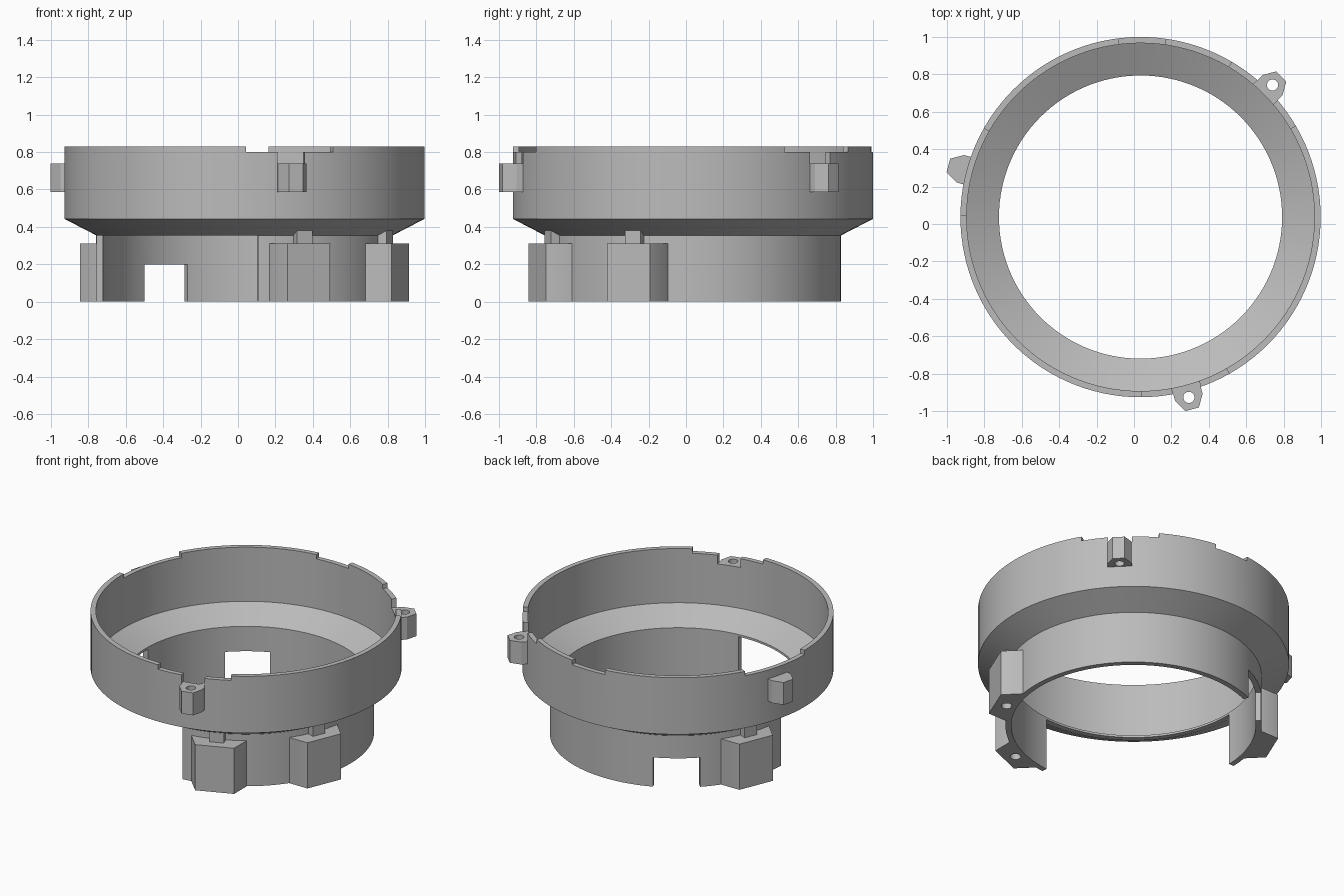
import bpy, bmesh
from math import radians, sin, cos, pi
from mathutils import Matrix, Vector

cube = bpy.data.objects.get("Cube")
if cube:
    bpy.data.objects.remove(cube, do_unlink=True)

CENTRE = Vector((0.035, 0.037, 0))
grey = bpy.data.materials.new("plain grey")
grey.use_nodes = True
GREY = (0.5, 0.5, 0.5, 1)
grey.diffuse_color = GREY
grey.node_tree.nodes["Principled BSDF"].inputs["Base Color"].default_value = GREY


def finish(name, bm, angle=0):
    """Turn a bmesh into an object rotated about the ring axis."""
    bm.transform(Matrix.Translation(CENTRE) @ Matrix.Rotation(radians(angle), 4, 'Z'))
    bmesh.ops.recalc_face_normals(bm, faces=bm.faces)
    mesh = bpy.data.meshes.new(name)
    bm.to_mesh(mesh)
    bm.free()
    mesh.materials.append(grey)
    ob = bpy.data.objects.new(name, mesh)
    bpy.context.collection.objects.link(ob)
    return ob


def prism(name, outline, z0, z1, angle=0):
    """Extrude an (x, y) outline upwards."""
    bm = bmesh.new()
    face = bm.faces.new([bm.verts.new((x, y, z0)) for x, y in outline])
    up = bmesh.ops.extrude_face_region(bm, geom=[face])
    verts = [g for g in up["geom"] if isinstance(g, bmesh.types.BMVert)]
    bmesh.ops.translate(bm, verts=verts, vec=(0, 0, z1 - z0))
    return finish(name, bm, angle)


def sector(a0, a1, r0, r1, z0, z1):
    """Ring-shaped cutter between two angles."""
    steps = 24
    arc = [radians(a0 + (a1 - a0) * i / steps) for i in range(steps + 1)]
    pts = [(r1 * cos(a), r1 * sin(a)) for a in arc]
    pts += [(r0 * cos(a), r0 * sin(a)) for a in reversed(arc)]
    return prism("cutter", pts, z0, z1)


def round_cutter(x, r, z0, z1, angle):
    pts = [(x + r * cos(i * pi / 12), r * sin(i * pi / 12)) for i in range(24)]
    return prism("cutter", pts, z0, z1, angle)


def activate(ob):
    bpy.ops.object.select_all(action='DESELECT')
    ob.select_set(True)
    bpy.context.view_layer.objects.active = ob


def cut(ob, cutter):
    activate(ob)
    mod = ob.modifiers.new("cut", 'BOOLEAN')
    mod.operation = 'DIFFERENCE'
    mod.solver = 'EXACT'
    mod.object = cutter
    bpy.ops.object.modifier_apply(modifier=mod.name)
    bpy.data.objects.remove(cutter, do_unlink=True)


def smooth(ob):
    activate(ob)
    bpy.ops.object.shade_smooth_by_angle(angle=radians(25))


# Stepped ring: narrow collar, flared shoulder, wide rim
profile = [(0.793, 0), (0.793, 0.355), (0.963, 0.443), (0.963, 0.83),
           (0.93, 0.83), (0.93, 0.46), (0.757, 0.37), (0.757, 0)]
SEG = 120
bm = bmesh.new()
loops = []
for i in range(SEG):
    a = 2 * pi * i / SEG
    loops.append([bm.verts.new((r * cos(a), r * sin(a), z)) for r, z in profile])
for i in range(SEG):
    p, q = loops[i], loops[(i + 1) % SEG]
    for j in range(len(profile)):
        k = (j + 1) % len(profile)
        bm.faces.new((p[j], q[j], q[k], p[k]))
ring = finish("stepped_ring", bm)

# Open front of the collar and its rear window
cut(ring, sector(178.5, 275.3, 0.7, 0.85, -0.1, 0.355))
cut(ring, sector(113.8, 135, 0.7, 0.85, -0.1, 0.2))

# Shallow rim notches
LUGS = {"rear_left": 45, "right": 165, "front": 285}
for mid in LUGS.values():
    cut(ring, sector(mid - 14.5, mid + 14.5, 0.88, 1.05, 0.8, 0.9))
cut(ring, sector(82, 97, 0.88, 1.05, 0.8, 0.9))

# Upper screw lugs with a recess in the rim above each
for place, angle in LUGS.items():
    w = 0.076
    cut(ring, prism("cutter", [(0.88, -w), (1.1, -w), (1.1, w), (0.88, w)],
                    0.74, 0.9, angle))
    half = [(0.94, w), (0.998, w), (0.998 + w * 0.866, w / 2)]
    outline = half + [(x, -y) for x, y in reversed(half)]
    lug = prism(place + "_screw_lug", outline, 0.587, 0.74, angle)
    cut(lug, round_cutter(0.998, 0.03, 0.5, 0.8, angle))
    smooth(lug)
smooth(ring)

# Lower mounting blocks, each joined to the shoulder by a small rib
for place, angle in {"right": 157.5, "front": 292.5, "left": 337.5}.items():
    half = [(0.77, 0.175), (0.776, 0.175), (0.9, 0.123)]
    outline = half + [(x, -y) for x, y in reversed(half)]
    block = prism(place + "_mounting_block", outline, 0, 0.312, angle)
    cut(block, round_cutter(0.823, 0.034, -0.1, 0.27, angle))
    smooth(block)

    bm = bmesh.new()
    side = [(0.775, 0.305), (0.84, 0.305), (0.84, 0.39), (0.775, 0.36)]
    face = bm.faces.new([bm.verts.new((x, -0.045, z)) for x, z in side])
    out = bmesh.ops.extrude_face_region(bm, geom=[face])
    verts = [g for g in out["geom"] if isinstance(g, bmesh.types.BMVert)]
    bmesh.ops.translate(bm, verts=verts, vec=(0, 0.09, 0))
    finish(place + "_rib", bm, angle)
